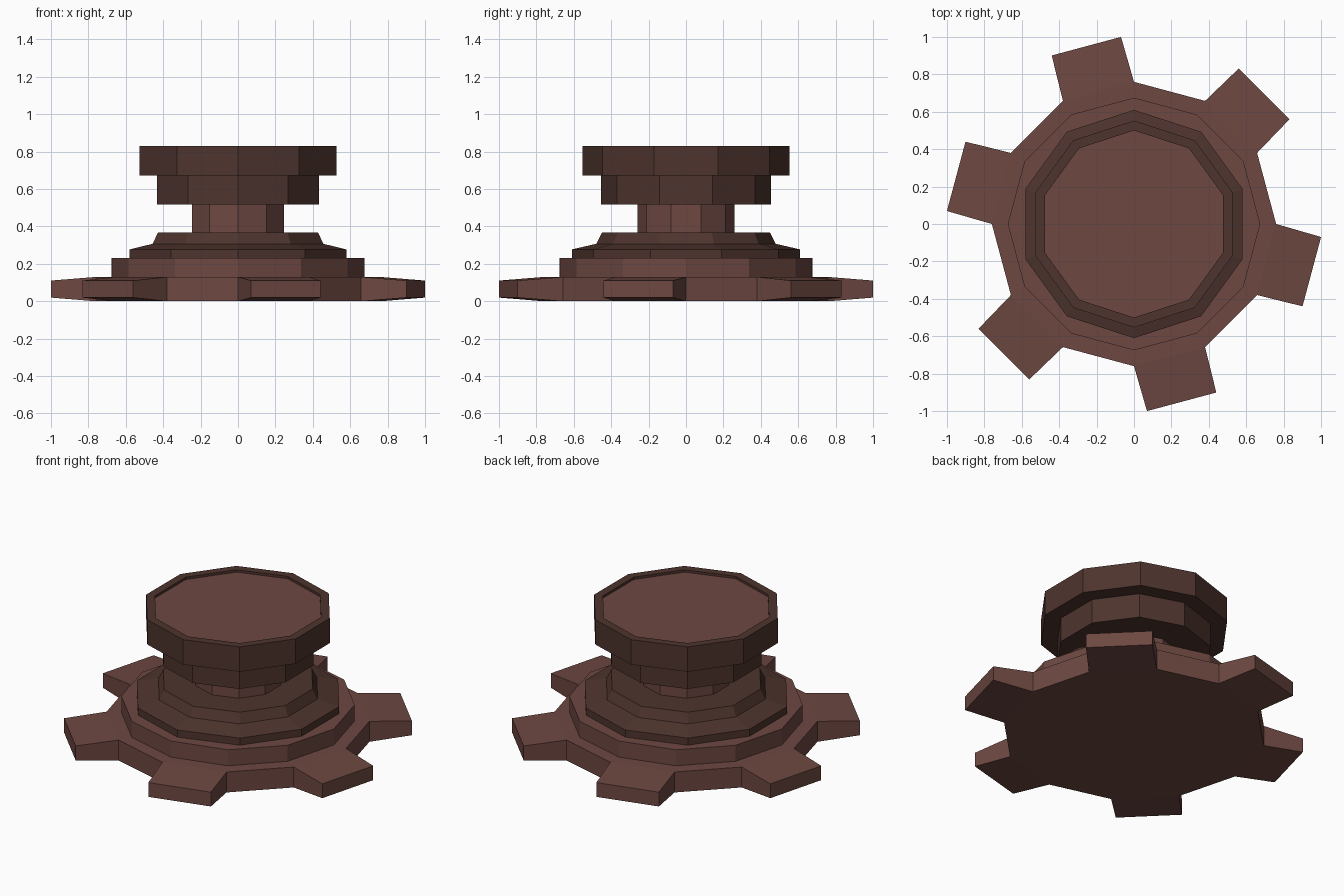
import bpy, bmesh
from math import cos, sin, pi, atan2
from mathutils import Vector

if "Cube" in bpy.data.objects:
    bpy.data.objects.remove(bpy.data.objects["Cube"])


def material(name, rgb):
    m = bpy.data.materials.new(name)
    m.diffuse_color = (*rgb, 1)
    m.use_nodes = True
    m.node_tree.nodes["Principled BSDF"].inputs["Base Color"].default_value = m.diffuse_color
    return m


LIGHT = material("light_brown", (0.153, 0.064, 0.053))
DARK = material("dark_brown", (0.076, 0.034, 0.027))


def lathe(name, sides, profile, mat, edit=None):
    """Faceted solid from (radius, z) rings, bottom to top, with a vertex on the y axis."""
    bm = bmesh.new()
    rings = []
    for r, z in profile:
        angles = [pi / 2 + 2 * pi * i / sides for i in range(sides)]
        rings.append([bm.verts.new((r * cos(a), r * sin(a), z)) for a in angles])
    for low, high in zip(rings, rings[1:]):
        for i in range(sides):
            j = (i + 1) % sides
            bm.faces.new((low[i], low[j], high[j], high[i]))
    bm.faces.new(rings[0][::-1])
    bm.faces.new(rings[-1])
    if edit:
        edit(bm)
    bmesh.ops.recalc_face_normals(bm, faces=bm.faces[:])
    mesh = bpy.data.meshes.new(name)
    bm.to_mesh(mesh)
    bm.free()
    mesh.materials.append(mat)
    obj = bpy.data.objects.new(name, mesh)
    bpy.context.collection.objects.link(obj)
    return obj


def add_teeth(bm):
    """Extrude every other side face outward into a slightly tapered tooth."""
    bm.normal_update()
    picked = []
    for f in bm.faces:
        c = f.calc_center_median()
        if abs(f.normal.z) < 0.5 and round((atan2(c.y, c.x) - pi / 4) / (pi / 6)) % 2 == 0:
            picked.append(f)
    for f in bmesh.ops.extrude_discrete_faces(bm, faces=picked)["faces"]:
        c = f.calc_center_median()
        out = Vector((c.x, c.y, 0)).normalized() * 0.25
        for v in f.verts:
            d = v.co - c
            v.co = c + out + Vector((d.x * 0.975, d.y * 0.975, d.z * 0.7))


# Toothed base and the step on it
lathe("toothed_base", 12, [(0.76, 0), (0.76, 0.13)], LIGHT, add_teeth)
lathe("base_step", 12, [(0.675, 0.13), (0.675, 0.232)], LIGHT)

# Sloped collar and neck
lathe("collar", 10, [(0.61, 0.232), (0.61, 0.277), (0.48, 0.307), (0.45, 0.367)], DARK)
lathe("neck", 10, [(0.26, 0.367), (0.26, 0.517)], LIGHT)

# Head: lower ring, then a rim around a shallow recess
lathe("lower_ring", 10, [(0.455, 0.517), (0.455, 0.672)], DARK)
lathe("top_rim", 10, [(0.553, 0.672), (0.553, 0.83), (0.5, 0.83), (0.5, 0.80)], DARK)
lathe("top_plate", 10, [(0.5, 0.80), (0.5, 0.815)], LIGHT)
